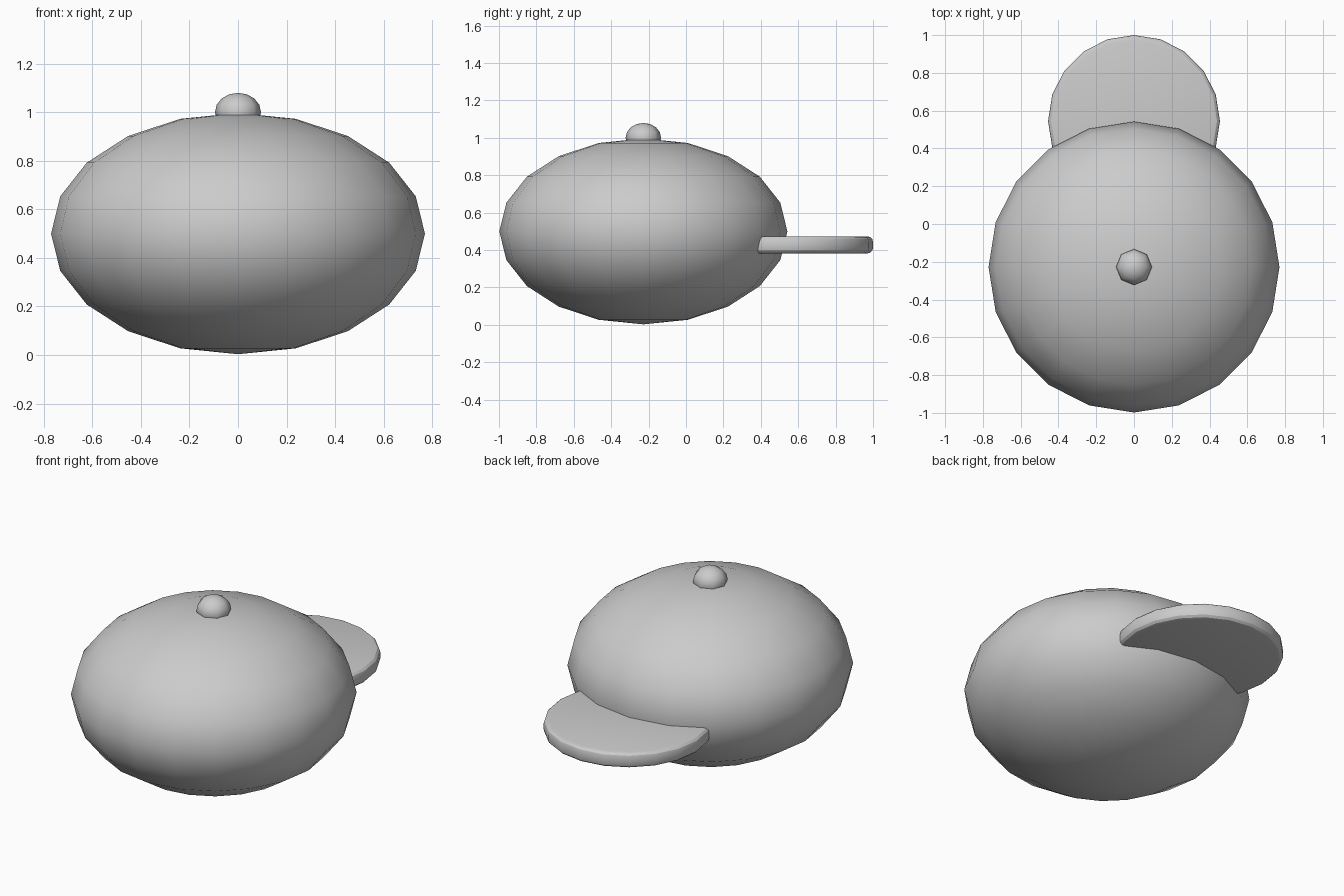
import bpy
from math import radians

if "Cube" in bpy.data.objects:
    bpy.data.objects.remove(bpy.data.objects["Cube"])


def finish(name, scale=(1, 1, 1)):
    ob = bpy.context.object
    ob.name = name
    ob.scale = scale
    bpy.ops.object.transform_apply(location=False, rotation=False, scale=True)
    return ob


def dome(name, location, radius, height, segments, rings):
    bpy.ops.mesh.primitive_uv_sphere_add(segments=segments, ring_count=rings,
                                         radius=1, location=location)
    finish(name, (radius, radius, height))
    bpy.ops.object.shade_smooth_by_angle(angle=radians(50))


# Squashed round crown
dome("crown", (0, -0.228, 0.5), 0.77, 0.497, 20, 10)

# Small button on top
dome("top_button", (0, -0.228, 1.0), 0.095, 0.08, 8, 8)

# Flat disc brim, partly sunk into the crown, with rounded rim
bpy.ops.mesh.primitive_cylinder_add(vertices=20, radius=0.455, depth=0.092,
                                    location=(0, 0.545, 0.428))
brim = finish("brim")
bevel = brim.modifiers.new("rounded_rim", 'BEVEL')
bevel.width = 0.03
bevel.segments = 3
bevel.limit_method = 'ANGLE'
bevel.angle_limit = radians(40)
bpy.ops.object.modifier_apply(modifier=bevel.name)
bpy.ops.object.shade_smooth_by_angle(angle=radians(28))
